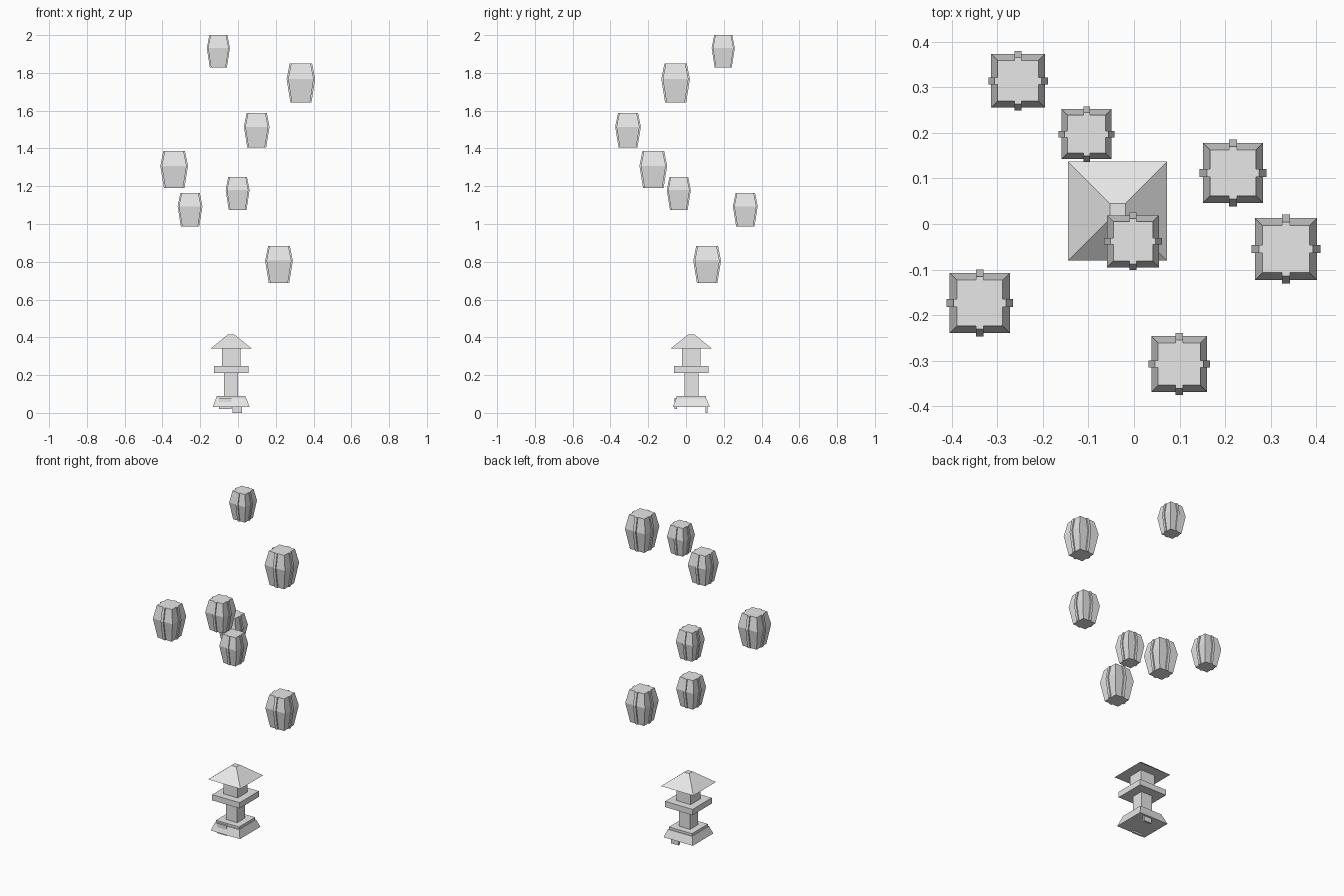
import bpy, bmesh

if "Cube" in bpy.data.objects:
    bpy.data.objects.remove(bpy.data.objects["Cube"])

stone = bpy.data.materials.new("pale_grey")
stone.diffuse_color = (0.8, 0.8, 0.8, 1)
stone.use_nodes = True
stone.node_tree.nodes["Principled BSDF"].inputs["Base Color"].default_value = stone.diffuse_color


def make(name, bm, loc=(0, 0, 0)):
    bmesh.ops.recalc_face_normals(bm, faces=bm.faces)
    me = bpy.data.meshes.new(name)
    bm.to_mesh(me)
    bm.free()
    me.materials.append(stone)
    ob = bpy.data.objects.new(name, me)
    ob.location = loc
    bpy.context.collection.objects.link(ob)
    return ob


def loft(bm, rings):
    """Skin a stack of four-cornered rings and close both ends."""
    loops = [[bm.verts.new(p) for p in ring] for ring in rings]
    for a, b in zip(loops, loops[1:]):
        for i in range(4):
            j = (i + 1) % 4
            bm.faces.new((a[i], a[j], b[j], b[i]))
    bm.faces.new(loops[0][::-1])
    bm.faces.new(loops[-1])


def square(h, z):
    return [(-h, -h, z), (h, -h, z), (h, h, z), (-h, h, z)]


def tower_part(name, sections):
    bm = bmesh.new()
    loft(bm, [square(h, z) for h, z in sections])
    return make(name, bm, (-0.036, 0.028, 0))


def plate(name, x, y, z):
    bm = bmesh.new()
    loft(bm, [[(x[0], y[0], k), (x[1], y[0], k), (x[1], y[1], k), (x[0], y[1], k)]
              for k in z])
    return make(name, bm)


# Stone tower: (half width, height) sections
tower_part("tower_base", [(0.098, 0.03), (0.081, 0.076)])
tower_part("base_step", [(0.077, 0.076), (0.077, 0.09)])
tower_part("tower_pillar", [(0.037, 0.09), (0.037, 0.212)])
tower_part("tower_shelf", [(0.092, 0.212), (0.092, 0.247)])
tower_part("light_chamber", [(0.048, 0.247), (0.048, 0.341)])
tower_part("tower_roof", [(0.1085, 0.341), (0.017, 0.415)])

# Small plates set into the base
plate("back_foot", (-0.03, 0.02), (0.102, 0.114), (0.0, 0.06))
plate("front_plate", (-0.10, -0.035), (-0.06, -0.048), (0.02, 0.08))


def lantern(i, x, y, half, z0, z1):
    """Bulged square body with one bent rib down the middle of each side."""
    height = z1 - z0
    profile = [(0.71 * half, 0), (half, 0.6 * height), (0.76 * half, height)]
    bm = bmesh.new()
    loft(bm, [square(h, z) for h, z in profile])
    make(f"lantern_body_{i}", bm, (x, y, z0))

    bm = bmesh.new()
    w, out, sunk = 0.13 * half, 0.11 * half, 0.06 * half
    for cx, cy in ((1, 0), (0, 1), (-1, 0), (0, -1)):
        rings = []
        for h, z in profile:
            flat = [(h - sunk, -w), (h + out, -w), (h + out, w), (h - sunk, w)]
            rings.append([(u * cx - v * cy, u * cy + v * cx, z) for u, v in flat])
        loft(bm, rings)
    make(f"lantern_ribs_{i}", bm, (x, y, z0))


# Floating lanterns: x, y, half width, bottom, top
lanterns = [
    (-0.104, 0.197, 0.055, 1.828, 2.0),
    (0.333, -0.055, 0.068, 1.643, 1.85),
    (0.099, -0.307, 0.061, 1.405, 1.587),
    (-0.338, -0.173, 0.066, 1.19, 1.386),
    (-0.002, -0.038, 0.057, 1.074, 1.249),
    (-0.254, 0.314, 0.059, 0.987, 1.164),
    (0.217, 0.112, 0.066, 0.688, 0.884),
]
for i, spec in enumerate(lanterns, 1):
    lantern(i, *spec)
